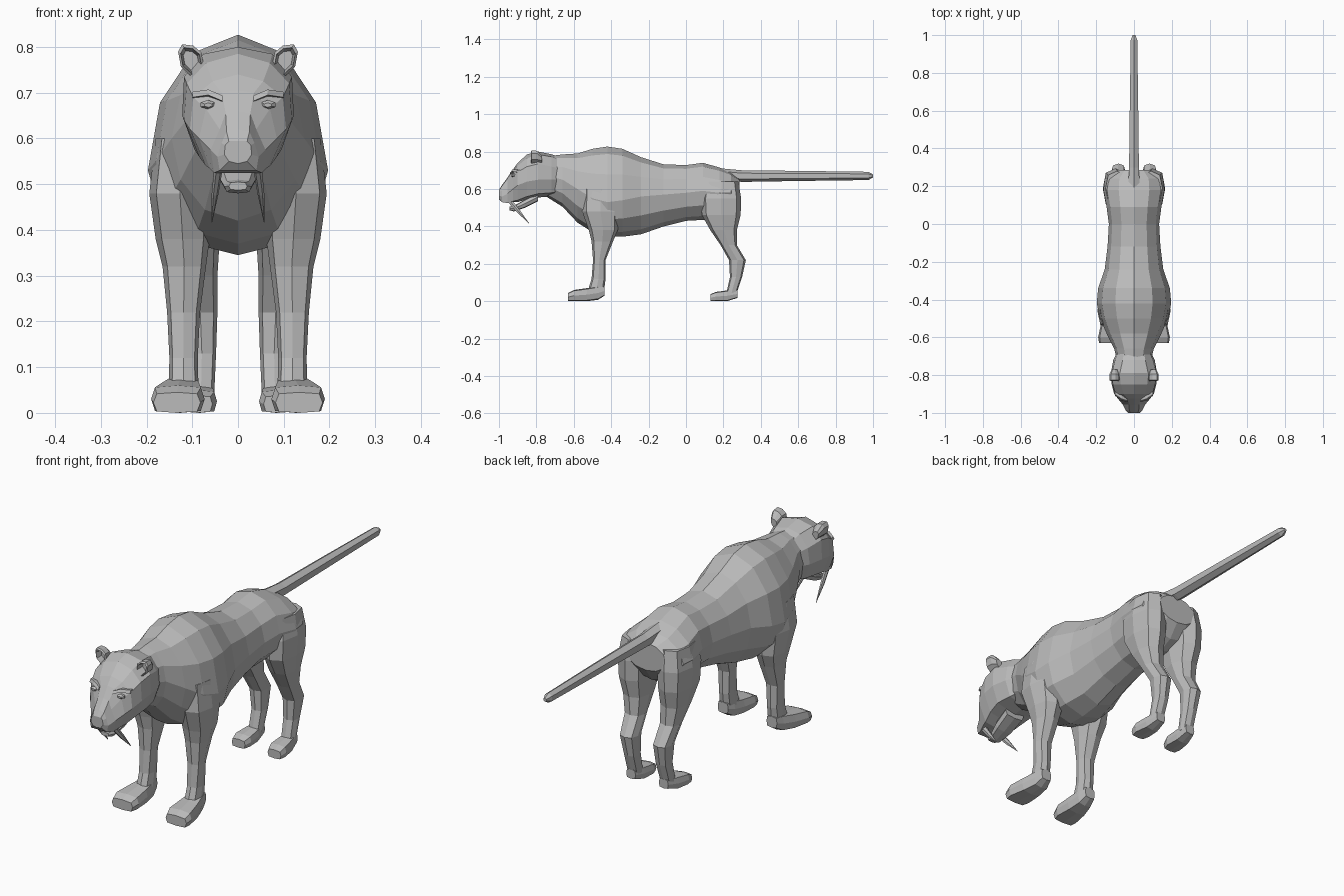
import bpy, bmesh, math
from mathutils import Vector

fur = bpy.data.materials.new("grey")
fur.diffuse_color = (0.5, 0.5, 0.5, 1)


def loft(name, rings):
    """Skin a list of equal-length point rings and cap both ends."""
    bm = bmesh.new()
    rows = [[bm.verts.new(p) for p in r] for r in rings]
    n = len(rows[0])
    for a, b in zip(rows, rows[1:]):
        for i in range(n):
            j = (i + 1) % n
            bm.faces.new((a[i], a[j], b[j], b[i]))
    bm.faces.new(rows[0])
    bm.faces.new(rows[-1])
    bmesh.ops.recalc_face_normals(bm, faces=bm.faces)
    me = bpy.data.meshes.new(name)
    bm.to_mesh(me)
    bm.free()
    me.materials.append(fur)
    ob = bpy.data.objects.new(name, me)
    bpy.context.collection.objects.link(ob)
    return ob


def oval(a0, a1, b0, b1, n, power=1.0, mid=None):
    """Rounded outline filling a box; mid sets the height of the widest line."""
    ac, bc = (a0 + a1) / 2, (b0 + b1) / 2 if mid is None else mid
    pts = []
    for i in range(n):
        t = math.pi / 2 + 2 * math.pi * i / n
        c, s = math.cos(t), math.sin(t)
        c = math.copysign(abs(c) ** power, c) if abs(c) > 1e-6 else 0
        s = math.copysign(abs(s) ** power, s) if abs(s) > 1e-6 else 0
        pts.append((ac + c * (a1 - a0) / 2, bc + s * ((b1 - bc) if s > 0 else (bc - b0))))
    return pts


def along_y(name, table, n, power=1.0, side=1):
    """Rows: y, x0, x1, z0, z1."""
    return loft(name, [[(side * a, y, b) for a, b in oval(x0, x1, z0, z1, n, power)]
                       for y, x0, x1, z0, z1 in table])


def along_z(name, table, n, power, side):
    """Rows: z, x0, x1, y0, y1."""
    return loft(name, [[(side * a, b, z) for a, b in oval(x0, x1, y0, y1, n, power)]
                       for z, x0, x1, y0, y1 in table])


# Torso and neck: y, top, bottom, half width, height of widest line
torso = [(-.74, .775, .555, .085, .67), (-.66, .785, .505, .105, .65),
         (-.58, .79, .42, .145, .60), (-.50, .815, .37, .18, .55),
         (-.42, .827, .345, .197, .53), (-.34, .815, .345, .19, .54),
         (-.24, .77, .358, .155, .56), (-.12, .732, .40, .14, .57),
         (0, .728, .43, .133, .58), (.09, .74, .435, .145, .59),
         (.18, .715, .44, .162, .58), (.24, .69, .47, .155, .58),
         (.285, .655, .53, .10, .59)]
body = loft("body", [[(a, y, b) for a, b in oval(-w, w, bot, top, 12, 1, mid)]
                     for y, top, bot, w, mid in torso])
parts = []

# Head: half outlines from crown to throat, mirrored
head = [(-1.0, [(0, .595), (.02, .594), (.028, .585), (.03, .565), (.02, .55), (0, .545)]),
        (-.985, [(0, .62), (.025, .615), (.036, .59), (.045, .56), (.04, .53), (0, .53)]),
        (-.955, [(0, .66), (.027, .655), (.04, .62), (.06, .575), (.052, .525), (0, .525)]),
        (-.925, [(0, .705), (.035, .70), (.07, .665), (.085, .60), (.062, .535), (0, .53)]),
        (-.90, [(0, .74), (.055, .725), (.098, .69), (.105, .62), (.07, .54), (0, .53)]),
        (-.85, [(0, .785), (.07, .765), (.112, .72), (.118, .64), (.085, .56), (0, .545)]),
        (-.79, [(0, .80), (.075, .785), (.118, .735), (.122, .65), (.095, .575), (0, .555)]),
        (-.72, [(0, .786), (.06, .772), (.10, .72), (.11, .65), (.085, .58), (0, .56)]),
        (-.67, [(0, .77), (.05, .75), (.08, .71), (.085, .65), (.065, .59), (0, .57)])]
parts.append(loft("head", [[(x, y, z) for x, z in half] +
                           [(-x, y, z) for x, z in half[-2:0:-1]] for y, half in head]))

# Lower jaw
parts.append(along_y("jaw", [(-.945, -.02, .02, .487, .505), (-.92, -.03, .03, .48, .51),
                             (-.86, -.045, .045, .50, .545), (-.79, -.05, .05, .535, .58)], 8, .6))

# Tail
parts.append(along_y("tail", [(.17, -.036, .036, .65, .712), (.3, -.03, .03, .638, .70),
                              (.6, -.026, .026, .643, .697), (.975, -.02, .02, .648, .692),
                              (1.0, -.008, .008, .662, .678)], 6))

front_leg = [(.60, .06, .18, -.55, -.36), (.48, .06, .194, -.555, -.36),
             (.38, .062, .18, -.52, -.365), (.32, .07, .165, -.505, -.39),
             (.22, .083, .155, -.497, -.43), (.12, .088, .15, -.505, -.43),
             (.04, .086, .152, -.53, -.44)]
front_paw = [(-.63, .082, .185, 0, .045), (-.60, .073, .19, 0, .06),
             (-.53, .078, .175, 0, .07), (-.47, .085, .157, .008, .08),
             (-.435, .095, .147, .03, .08)]
hind_leg = [(.64, .03, .15, .10, .28), (.55, .03, .165, .08, .295),
            (.46, .035, .16, .085, .292), (.38, .04, .145, .13, .272),
            (.30, .045, .13, .185, .272), (.22, .045, .12, .23, .32),
            (.13, .048, .11, .235, .30), (.04, .052, .11, .215, .27)]
hind_paw = [(.13, .056, .122, 0, .038), (.16, .046, .128, 0, .05),
            (.22, .05, .118, 0, .058), (.275, .058, .104, .018, .06)]

ear_outline = [(.072, .745), (.08, .788), (.098, .803), (.122, .806),
               (.131, .79), (.125, .757), (.10, .733)]
tusk_path = [(.042, -.945, .54, .013), (.05, -.895, .48, .010), (.057, -.84, .417, .001)]

for side, label in ((1, "left"), (-1, "right")):
    # Legs and paws
    parts.append(along_z("front_leg_" + label, front_leg, 8, .75, side))
    parts.append(along_y("front_paw_" + label, front_paw, 8, .45, side))
    parts.append(along_z("hind_leg_" + label, hind_leg, 8, .75, side))
    parts.append(along_y("hind_paw_" + label, hind_paw, 8, .45, side))

    # Cupped ear: hollow, rim, back
    cx, cz = .103, .77
    loft("ear_" + label, [[(side * (cx + (x - cx) * k), y, cz - dz + (z - cz) * k)
                           for x, z in ear_outline]
                          for y, k, dz in ((-.80, .6, 0), (-.83, .8, 0), (-.825, 1, 0),
                                           (-.795, .95, 0), (-.77, .55, .012))])

    # Sabre tusk
    loft("tusk_" + label, [[(side * (x + .75 * r * math.cos(t)), y + r * math.sin(t),
                             z + .5 * r * math.sin(t))
                            for t in [math.tau * i / 6 for i in range(6)]]
                           for x, y, z, r in tusk_path])

    # Eye and brow ridge
    along_y("eye_" + label, [(-.934, .056, .074, .668, .678), (-.926, .048, .084, .664, .684),
                             (-.905, .05, .08, .664, .684)], 6, 1, side)
    loft("brow_" + label, [[(side * x, y + dy, z + dz) for dy, dz in
                            ((-.008, 0), (0, .012), (.02, .01), (.02, -.004))]
                           for x, y, z in ((.034, -.935, .682), (.065, -.926, .695),
                                           (.10, -.902, .69))])

# Fuse torso, head, tail and limbs into one skin
for p in parts:
    mod = body.modifiers.new(p.name, "BOOLEAN")
    mod.operation = "UNION"
    mod.solver = "EXACT"
    mod.object = p
depsgraph = bpy.context.evaluated_depsgraph_get()
fused = bpy.data.meshes.new_from_object(body.evaluated_get(depsgraph))
body.modifiers.clear()
body.data = fused
for p in parts:
    bpy.data.objects.remove(p)
